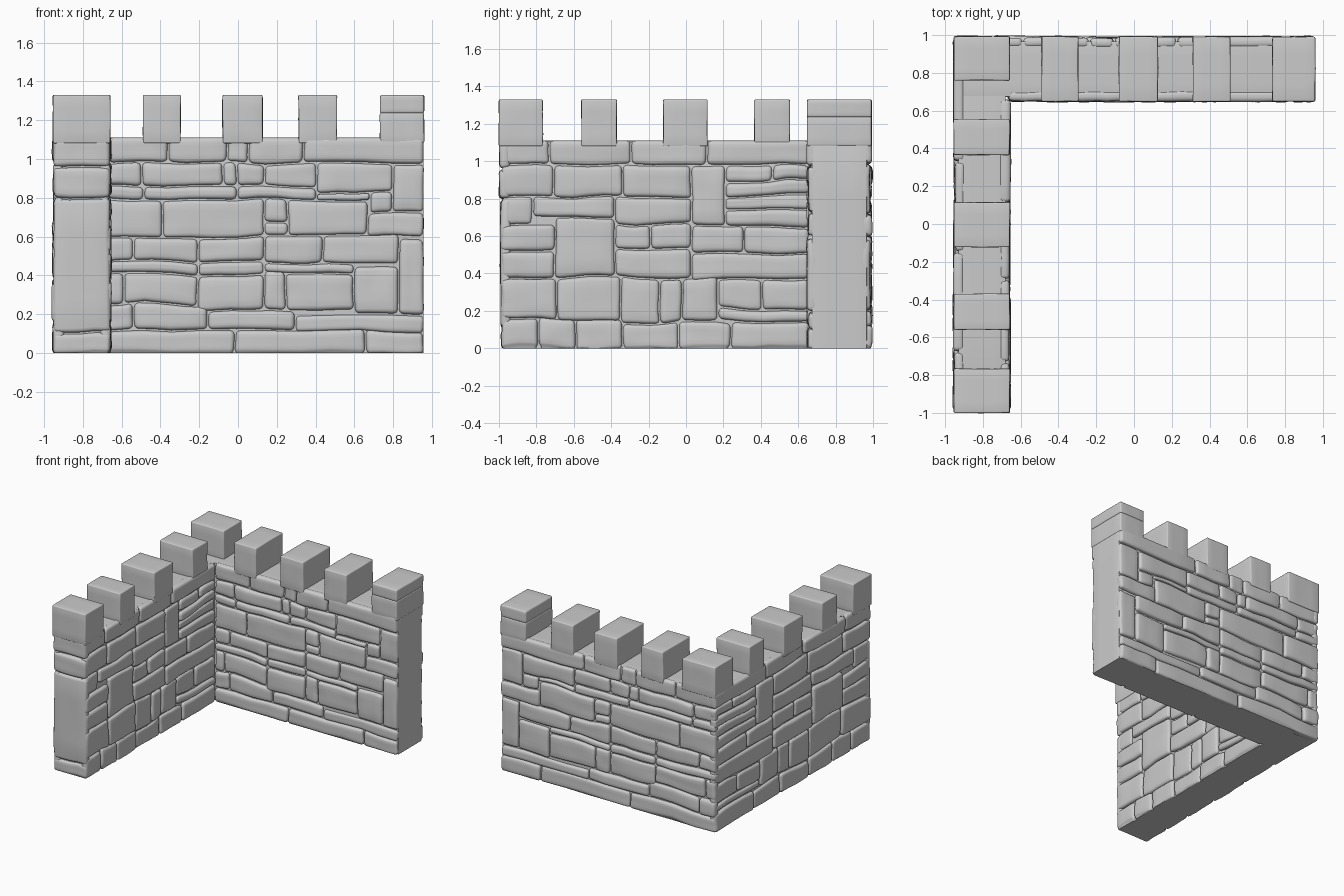
import bpy, random
from mathutils import Vector, noise

if "Cube" in bpy.data.objects:
    bpy.data.objects.remove(bpy.data.objects["Cube"])

random.seed(4)
N = 8  # cells along each edge of a stone

# Template cube grid shared by every stone: integer lattice points and quads
index, QUADS = {}, []
def lattice(p):
    return index.setdefault(tuple(p), len(index))
for axis in range(3):
    a, b = (axis + 1) % 3, (axis + 2) % 3
    for side in (0, N):
        for i in range(N):
            for j in range(N):
                quad = []
                for di, dj in ((0, 0), (1, 0), (1, 1), (0, 1)):
                    p = [0, 0, 0]
                    p[axis], p[a], p[b] = side, i + di, j + dj
                    quad.append(lattice(p))
                QUADS.append(quad if side else quad[::-1])
LATTICE = list(index)


def levels(lo, hi, r):
    m, q = (lo + hi) / 2, (hi - lo) / 2 - r
    return [lo, lo + r * .45, lo + r, m - q / 2, m, m + q / 2, hi - r, hi - r * .45, hi]


def wobble(p, amount):
    """Hand-cut unevenness from one shared noise field."""
    n = noise.noise_vector(p * 8) * .007 * amount
    n.z += noise.noise(Vector((p.x * 3, p.y * 3, p.z * 4))) * .022 * amount
    if p.z > 1.0:
        n.z *= max(0, min(1, (1.1 - p.z) / .1))
    q = p + n
    q.z = 0 if p.z < .005 else max(0, q.z)
    return q


def block(mesh, lo, hi, r=.022, amount=1.0):
    """Rounded stone appended to a (verts, faces) pair."""
    verts, faces = mesh
    r = min(r, min(h - l for l, h in zip(lo, hi)) * .4)
    lv = [levels(l, h, r) for l, h in zip(lo, hi)]
    base = len(verts)
    for idx in LATTICE:
        p = Vector([lv[k][idx[k]] for k in range(3)])
        q = Vector([max(lo[k] + r, min(hi[k] - r, p[k])) for k in range(3)])
        d = p - q
        verts.append(wobble(q + d.normalized() * r, amount))
    faces.extend([base + i for i in f] for f in QUADS)


def make(name, mesh):
    me = bpy.data.meshes.new(name)
    me.from_pydata(mesh[0], [], mesh[1])
    ob = bpy.data.objects.new(name, me)
    bpy.context.collection.objects.link(ob)
    bpy.ops.object.select_all(action='DESELECT')
    ob.select_set(True)
    bpy.context.view_layer.objects.active = ob
    bpy.ops.object.shade_smooth_by_angle(angle=.7)


def masonry(name, courses, axis, plane, inward, span, depth=.06, gap=.004):
    """Lay stones on a wall face. axis: 0 runs along x, 1 along y."""
    mesh = ([], [])
    us = [u for c in courses for u in c[2]]
    u0, u1 = min(us), max(us)
    def fit(u):
        return span[0] + (u - u0) / (u1 - u0) * (span[1] - span[0])
    for z0, z1, cuts in courses:
        for a, b in zip(cuts, cuts[1:]):
            d = sorted((plane + inward * random.uniform(0, .012), plane + inward * depth))
            u = (fit(a) + gap, fit(b) - gap)
            z = (0 if z0 == 0 else z0 + gap, z1 if z1 > 1.1 else z1 - gap)
            box = (u, d, z) if axis == 0 else (d, u, z)
            block(mesh, [k[0] for k in box], [k[1] for k in box])
    make(name, mesh)


# Courses: bottom, top, joints along the wall
LONG = [
    (0, .12, [-.66, -.01, .66, .96]),
    (.12, .25, [-.66, -.53, -.15]), (.12, .22, [-.15, .3]), (.11, .2, [.3, .96]),
    (.25, .4, [-.66, -.58, -.2]), (.22, .4, [-.2, .14]), (.22, .42, [.14, .25]),
    (.22, .41, [.25, .6]), (.2, .45, [.6, .83]), (.2, .58, [.83, .96]),
    (.4, .47, [-.66, -.2, .14]), (.41, .46, [.14, .6]),
    (.47, .6, [-.66, -.53, -.2, .14]), (.46, .6, [.14, .44, .83]),
    (.6, .79, [-.66, -.38, .14]), (.6, .67, [.14, .26]), (.67, .79, [.14, .26]),
    (.6, .79, [.26, .67]), (.59, .72, [.67, .96]),
    (.79, .86, [-.66, -.48, 0, .41]), (.79, .83, [.41, .68]),
    (.72, .83, [.68, .8]), (.72, .98, [.8, .96]),
    (.86, .98, [-.66, -.49, -.07, 0, .14, .41]), (.83, .98, [.41, .8]),
    (.98, 1.11, [-.66, -.35, -.05, .06, .34, .96])]
SIDE = [
    (0, .15, [-1, -.8]), (0, .16, [-.8, -.6, -.35]), (0, .14, [-.35, -.05, .23]),
    (0, .15, [.23, .65]), (.15, .38, [-1, -.7, -.36]),
    (.14, .38, [-.36, -.15, -.03, .16]), (.15, .21, [.16, .65]),
    (.21, .36, [.16, .4, .65]), (.38, .52, [-1, -.71]), (.52, .65, [-1, -.71]),
    (.38, .69, [-.71, -.39]), (.38, .53, [-.39, .02]), (.53, .66, [-.39, -.2, .02]),
    (.36, .51, [.02, .65]), (.51, .65, [.02, .3, .65]),
    (.65, .81, [-1, -.83]), (.69, .81, [-.83, -.39]), (.66, .81, [-.39, .02]),
    (.65, .98, [.02, .2]), (.65, .74, [.2, .65]), (.74, .82, [.2, .65]),
    (.81, .98, [-1, -.72, -.35, .02]), (.82, .9, [.2, .65]),
    (.9, .98, [.2, .45, .65]), (.98, 1.11, [-1, -.74, -.3, .1, .65])]
END = [(0, .1, [0, 1]), (.1, .8, [0, 1]), (.8, .96, [0, 1]), (.96, 1.11, [0, 1])]

# Mortar cores set back behind the stones
core = ([], [])
block(core, (-.93, .673, 0), (.957, .967, 1.105), .004, .1)
block(core, (-.93, -.97, 0), (-.68, .967, 1.105), .004, .1)
make("mortar_core", core)

# Stone facing on every side
masonry("back_wall_inner_stones", LONG, 0, .645, 1, (-.67, .96))
masonry("back_wall_outer_stones", LONG, 0, .995, -1, (-.955, .96))
masonry("side_wall_inner_stones", SIDE, 1, -.653, -1, (-.99, .66))
masonry("side_wall_outer_stones", SIDE, 1, -.958, 1, (-.99, .99))
masonry("side_wall_end_stones", END, 0, -1.0, 1, (-.955, -.657))

# Battlements
back_merlons = ([], [])
for a, b in ((-.49, -.295), (-.08, .127), (.312, .51)):
    block(back_merlons, (a, .648, 1.08), (b, .992, 1.33), .008, .5)
for z0, z1 in ((1.08, 1.24), (1.235, 1.33)):
    block(back_merlons, (.732, .648, z0), (.96, .992, z1), .012, .5)
make("back_merlons", back_merlons)

side_merlons = ([], [])
for a, b in ((-1, -.765), (-.56, -.37), (-.122, .115), (.365, .555), (.76, .993)):
    block(side_merlons, (-.954, a, 1.08), (-.658, b, 1.33), .008, .5)
make("side_merlons", side_merlons)
